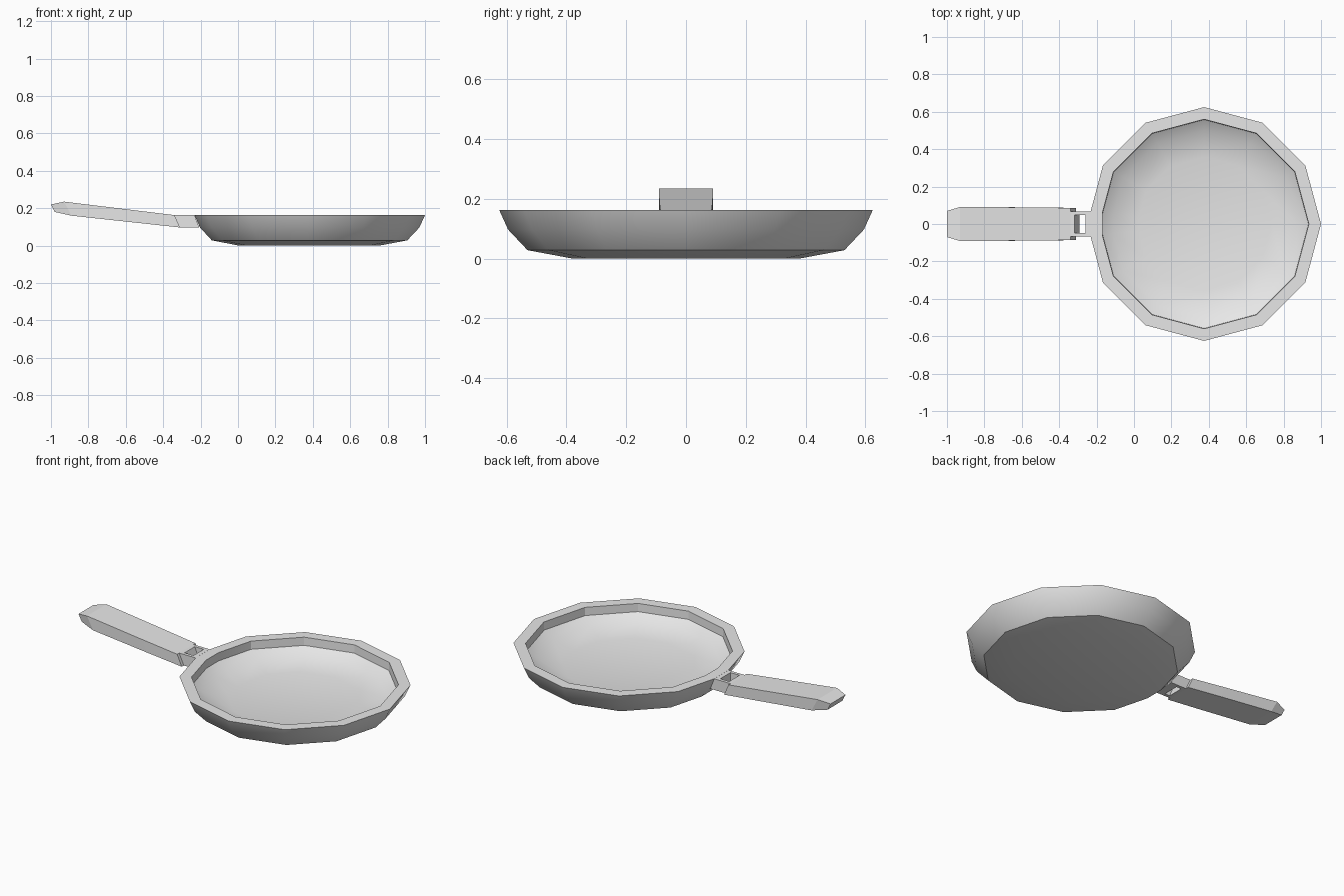
import bpy
import bmesh
from math import cos, sin, radians

cube = bpy.data.objects.get("Cube")
if cube:
    bpy.data.objects.remove(cube, do_unlink=True)

grey = bpy.data.materials.new("plain_grey")
grey.use_nodes = True
grey.diffuse_color = (0.8, 0.8, 0.8, 1)
grey.node_tree.nodes["Principled BSDF"].inputs["Base Color"].default_value = (0.8, 0.8, 0.8, 1)


def finish(name, bm, smooth=False):
    bmesh.ops.recalc_face_normals(bm, faces=bm.faces)
    mesh = bpy.data.meshes.new(name)
    bm.to_mesh(mesh)
    bm.free()
    mesh.materials.append(grey)
    obj = bpy.data.objects.new(name, mesh)
    bpy.context.collection.objects.link(obj)
    if smooth:
        bpy.ops.object.select_all(action="DESELECT")
        obj.select_set(True)
        bpy.context.view_layer.objects.active = obj
        bpy.ops.object.shade_smooth_by_angle(angle=radians(29.9))
    return obj


def loft(bm, rings):
    """Join closed point rings with quads and cap both ends."""
    loops = [[bm.verts.new(p) for p in ring] for ring in rings]
    for a, b in zip(loops, loops[1:]):
        for i in range(len(a)):
            j = (i + 1) % len(a)
            bm.faces.new((a[i], a[j], b[j], b[i]))
    bm.faces.new(loops[0])
    bm.faces.new(loops[-1])


# Pan: twelve-sided profile, with the corner at the handle cut flat
outline = [(cos(radians(a)), sin(radians(a))) for a in range(0, 360, 30)]
outline[6:7] = [(-0.972, 0.104), (-0.972, -0.104)]
profile = [(0.38, 0), (0.53, 0.028), (0.595, 0.097), (0.625, 0.163),
           (0.56, 0.163), (0.558, 0.115), (0.5, 0.078), (0.36, 0.05)]
bm = bmesh.new()
loft(bm, [[(0.375 + r * x, r * y, z) for x, y in outline] for r, z in profile])
finish("pan", bm, smooth=True)

# Grip: tapered bar (top x, top z, bottom x, bottom z, half width)
sections = [(-1.0, 0.22, -0.98, 0.18, 0.07), (-0.93, 0.235, -0.89, 0.16, 0.091),
            (-0.57, 0.191, -0.54, 0.122, 0.089), (-0.34, 0.163, -0.31, 0.097, 0.086)]
bm = bmesh.new()
loft(bm, [[(xt, -w, zt), (xt, w, zt), (xb, w, zb), (xb, -w, zb)]
          for xt, zt, xb, zb, w in sections])
finish("grip", bm)

# Bracket: frame with a hole right through it, joining grip and pan
stations = [(-0.34, -0.31), (-0.318, -0.291), (-0.259, -0.259), (-0.233, -0.207)]
widths = [-0.067, -0.048, 0.048, 0.067]
bm = bmesh.new()
top = [[bm.verts.new((xt, y, 0.163)) for y in widths] for xt, xb in stations]
low = [[bm.verts.new((xb, y, 0.097)) for y in widths] for xt, xb in stations]
for i in range(3):
    for j in range(3):
        if (i, j) != (1, 1):
            for g in (top, low):
                bm.faces.new((g[i][j], g[i + 1][j], g[i + 1][j + 1], g[i][j + 1]))
partner = {t: b for ts, bs in zip(top, low) for t, b in zip(ts, bs)}
for e in [e for e in bm.edges if e.is_boundary and e.verts[0] in partner]:
    a, b = e.verts
    bm.faces.new((a, b, partner[b], partner[a]))
finish("bracket", bm)
